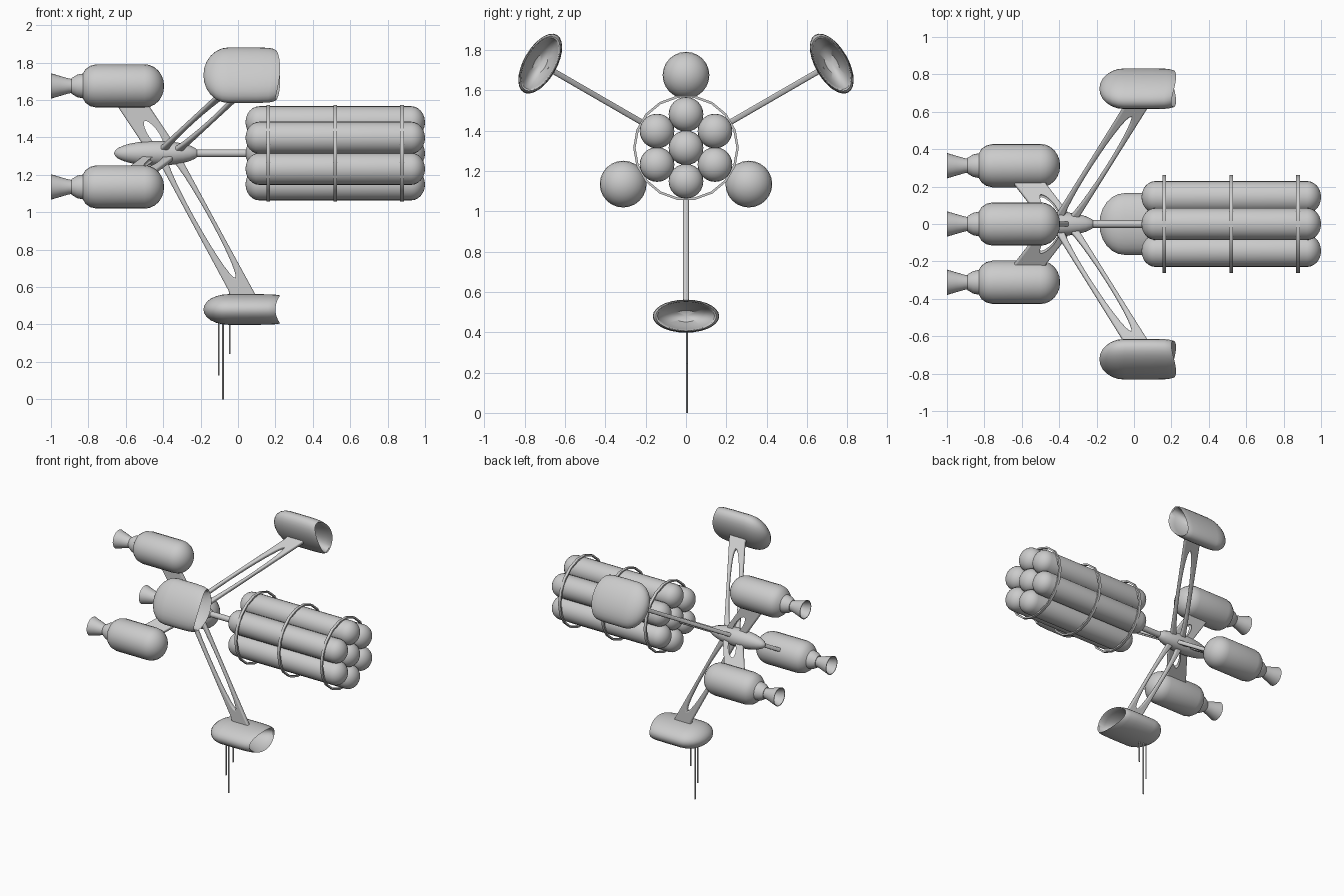
import bpy, bmesh, math
from mathutils import Matrix, Vector

if "Cube" in bpy.data.objects:
    bpy.data.objects.remove(bpy.data.objects["Cube"], do_unlink=True)

grey = bpy.data.materials.new("light grey hull")
grey.use_nodes = True
COLOR = (0.6, 0.6, 0.6, 1)
grey.diffuse_color = COLOR
grey.node_tree.nodes["Principled BSDF"].inputs["Base Color"].default_value = COLOR

AXIS = 1.315  # height of the long axis


def around(deg):
    """Frame on the long axis whose local z points outwards at this angle."""
    return Matrix.Translation((0, 0, AXIS)) @ Matrix.Rotation(math.radians(deg), 4, 'X')


def add(name, mesh, matrix, angle=35):
    obj = bpy.data.objects.new(name, mesh)
    bpy.context.collection.objects.link(obj)
    obj.matrix_world = matrix
    mesh.materials.clear()
    mesh.materials.append(grey)
    bpy.ops.object.select_all(action='DESELECT')
    obj.select_set(True)
    bpy.context.view_layer.objects.active = obj
    bpy.ops.object.shade_smooth_by_angle(angle=math.radians(angle))
    return obj


def loft(name, rings, matrix, n=24, ry=1.0, rz=1.0, saddle=0.0, closed=False, angle=35):
    """Skin (x, radius, saddle weight) rings along x; radius 0 makes a pole."""
    bm = bmesh.new()
    loops = []
    for ring in rings:
        x, r = ring[:2]
        w = ring[2] if len(ring) > 2 else 0
        if r == 0:
            loops.append([bm.verts.new((x, 0, 0))] * n)
            continue
        loop = []
        for i in range(n):
            a = math.tau * i / n
            s, c = math.sin(a), math.cos(a)
            loop.append(bm.verts.new((x + saddle * w * s * s, ry * r * c, rz * r * s)))
        loops.append(loop)
    pairs = list(zip(loops, loops[1:])) + ([(loops[-1], loops[0])] if closed else [])
    for a, b in pairs:
        for i in range(n):
            j = (i + 1) % n
            bm.faces.new(list(dict.fromkeys((a[i], a[j], b[j], b[i]))))
    bmesh.ops.recalc_face_normals(bm, faces=bm.faces[:])
    mesh = bpy.data.meshes.new(name)
    bm.to_mesh(mesh)
    bm.free()
    return add(name, mesh, matrix, angle)


def dome(x, r, length, steps=6, start=False):
    """Elliptical end cap profile, from pole to rim or rim to pole."""
    pts = []
    for i in range(steps + 1):
        t = math.pi / 2 * i / steps
        pts.append((x + length * math.cos(t), r * math.sin(t) if i else 0))
    return pts if start else pts[::-1]


def slotted_plate(name, outline, slot_a, slot_b, slot_width, matrix):
    """Flat rounded strut in the x/radial plane with an elliptical slot."""
    a, b = Vector(slot_a), Vector(slot_b)
    mid, half = (a + b) / 2, (b - a) / 2
    side = Vector((-half.y, half.x)).normalized() * slot_width
    slot = [mid + half * math.cos(t) + side * math.sin(t)
            for t in (math.tau * i / 28 for i in range(28))]
    curve = bpy.data.curves.new(name, 'CURVE')
    curve.dimensions = '2D'
    curve.fill_mode = 'BOTH'
    curve.extrude, curve.bevel_depth, curve.bevel_resolution = 0.005, 0.009, 2
    curve.offset = -0.009
    for loop in (outline, slot):
        spline = curve.splines.new('POLY')
        spline.points.add(len(loop) - 1)
        for p, co in zip(spline.points, loop):
            p.co = (co[0], co[1], 0, 1)
        spline.use_cyclic_u = True
    temp = bpy.data.objects.new(name, curve)
    bpy.context.collection.objects.link(temp)
    graph = bpy.context.evaluated_depsgraph_get()
    mesh = bpy.data.meshes.new_from_object(temp.evaluated_get(graph))
    bpy.data.objects.remove(temp, do_unlink=True)
    mesh.transform(Matrix.Rotation(math.pi / 2, 4, 'X'))
    return add(name, mesh, matrix)


# Central spindle and boom
loft("hub_spindle", [(-0.435 - 0.228 * math.cos(math.pi * i / 14),
                      0.066 * math.sin(math.pi * i / 14) if 0 < i < 14 else 0)
                     for i in range(15)], around(0), n=16)
loft("boom", [(-0.3, 0), (-0.3, 0.021), (0.1, 0.021), (0.1, 0)], around(0), n=16)

# Bundle of seven storage tanks
R = 0.086
tank = dome(0.925, R, 0.075, start=True) + [(1.04 - x, r) for x, r in dome(0.925, R, 0.075)]
loft("tank_core", tank, around(0))
for k in range(6):
    loft(f"tank_{k + 1}", tank, around(60 * k) @ Matrix.Translation((0, 0, 0.166)))

# Square-section bands round the tanks
for k, x in enumerate((0.162, 0.52, 0.877)):
    band = [(x - 0.01, 0.25), (x - 0.01, 0.262), (x + 0.01, 0.262), (x + 0.01, 0.25)]
    loft(f"tank_band_{k + 1}", band, around(0), n=18, closed=True, angle=30)

# Three engines with slotted pylons
body = dome(-0.5, 0.116, 0.105, start=True) + [
    (-0.755, 0.116), (-0.79, 0.108), (-0.815, 0.09), (-0.83, 0.066),
    (-0.86, 0.06), (-0.89, 0.042), (-0.89, 0)]
bell = [(-0.88, 0), (-0.88, 0.036), (-0.905, 0.04), (-0.95, 0.053), (-1.0, 0.068),
        (-1.0, 0.063), (-0.95, 0.047), (-0.905, 0.034), (-0.9, 0)]
for k in range(3):
    frame = around(120 * k)
    offset = frame @ Matrix.Translation((0, 0, 0.36))
    loft(f"engine_body_{k + 1}", body, offset)
    loft(f"engine_bell_{k + 1}", bell, offset)
    slotted_plate(f"engine_pylon_{k + 1}",
                  [(-0.335, 0.03), (-0.36, 0.08), (-0.47, 0.245), (-0.46, 0.29),
                   (-0.66, 0.29), (-0.64, 0.245), (-0.53, 0.08), (-0.5, 0.03)],
                  (-0.505, 0.18), (-0.395, 0.02), 0.036, frame)

# Three swept arms carrying open-fronted flattened pods
shell = [(-0.05 - (x + 0.05), r) for x, r in dome(-0.05, 1, 0.135, start=True)]
shell += [(0.1, 1, 0.2), (0.16, 0.985, 0.6), (0.185, 0.955, 0.9), (0.2, 0.91, 1),
          (0.195, 0.86, 1), (0.16, 0.8, 0.8), (0.11, 0.62, 0.4), (0.07, 0.35), (0.055, 0)]
for k in range(3):
    frame = around(60 + 120 * k)
    loft(f"pod_{k + 1}", shell, frame @ Matrix.Translation((0, 0, 0.835)),
         n=28, ry=0.165, rz=0.082, saddle=0.025)
    slotted_plate(f"pod_arm_{k + 1}",
                  [(-0.44, 0.02), (-0.42, 0.05), (-0.235, 0.392), (-0.05, 0.735),
                   (-0.04, 0.79), (0.11, 0.79), (0.082, 0.735), (-0.105, 0.392),
                   (-0.29, 0.05), (-0.305, 0.02)],
                  (-0.375, 0.02), (-0.015, 0.665), 0.034, frame)

# Aerials hanging below the lowest pod
for k, (x, tip) in enumerate(((-0.103, 0.128), (-0.08, 0.0), (-0.044, 0.243))):
    down = Matrix.Translation((x, 0.005, 0)) @ Matrix.Rotation(-math.pi / 2, 4, 'Y')
    loft(f"aerial_{k + 1}", [(tip, 0), (tip, 0.005), (0.45, 0.005), (0.45, 0)], down, n=8)
